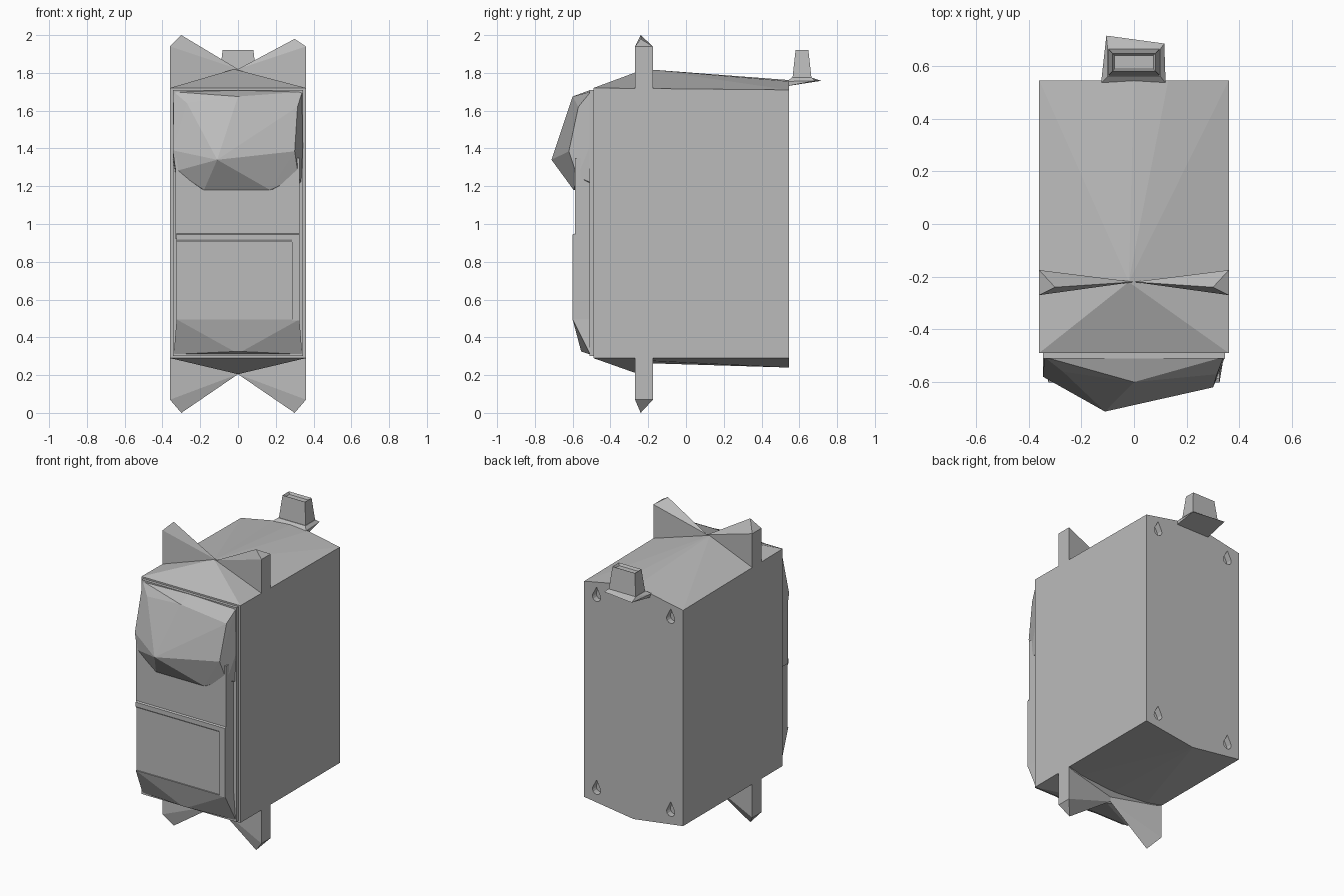
import bpy, bmesh, math
from mathutils import Matrix, Vector

cube = bpy.data.objects.get("Cube")
if cube:
    bpy.data.objects.remove(cube, do_unlink=True)

grey = bpy.data.materials.new("plain grey")
grey.use_nodes = True
grey.diffuse_color = (0.5, 0.5, 0.5, 1)
grey.node_tree.nodes["Principled BSDF"].inputs["Base Color"].default_value = (0.5, 0.5, 0.5, 1)


def finish(name, bm):
    bmesh.ops.recalc_face_normals(bm, faces=bm.faces)
    mesh = bpy.data.meshes.new(name)
    bm.to_mesh(mesh)
    bm.free()
    mesh.materials.append(grey)
    obj = bpy.data.objects.new(name, mesh)
    bpy.context.collection.objects.link(obj)
    return obj


def faceted(name, points):
    """Flat-faced solid wrapped around a few corner points."""
    bm = bmesh.new()
    for p in points:
        bm.verts.new(p)
    res = bmesh.ops.convex_hull(bm, input=bm.verts)
    loose = [v for v in bm.verts if not v.link_faces]
    bmesh.ops.delete(bm, geom=loose, context='VERTS')
    bmesh.ops.dissolve_limit(bm, angle_limit=math.radians(0.5),
                             verts=bm.verts, edges=bm.edges)
    return finish(name, bm)


def both(*points):
    """Mirror points across x."""
    return [(s * x, y, z) for x, y, z in points for s in (-1, 1)]


def block(x0, x1, y0, y1, z0, z1):
    return [(x, y, z) for x in (x0, x1) for y in (y0, y1) for z in (z0, z1)]


# Main case with a peaked roof and a shallow keel
FRONT, BACK, SIDE = -0.49, 0.545, 0.36
case = faceted("case", both(
    (SIDE, FRONT, 0.29), (SIDE, FRONT, 1.72), (SIDE, BACK, 0.29), (SIDE, BACK, 1.71),
    (0.13, BACK, 1.755)) + [
    (-0.02, -0.22, 1.82), (0, BACK, 1.762), (0, BACK, 0.24), (0, -0.17, 0.262)])
faceted("front_keel", both((SIDE, FRONT, 0.29), (SIDE, -0.17, 0.29)) + [(0, -0.25, 0.205)])

# Keyhole hanging slots in the four back corners
for x in (-0.27, 0.27):
    for z in (0.36, 1.63):
        outline = [(0, 0.065)] + [
            (0.03 * math.cos(a), 0.03 * math.sin(a))
            for a in (math.radians(20 - i * 220 / 8) for i in range(9))]
        bm = bmesh.new()
        face = bm.faces.new([bm.verts.new((x + u, BACK + 0.03, z + v)) for u, v in outline])
        res = bmesh.ops.extrude_face_region(bm, geom=[face])
        moved = [g for g in res["geom"] if isinstance(g, bmesh.types.BMVert)]
        bmesh.ops.translate(bm, verts=moved, vec=(0, -0.07, 0))
        cutter = finish("slot_cutter", bm)
        cutter.hide_render = True
        cutter.hide_set(True)
        mod = case.modifiers.new("slot", 'BOOLEAN')
        mod.operation = 'DIFFERENCE'
        mod.solver = 'EXACT'
        mod.object = cutter

# Four pointed fins, two above and two below
for label, side in (("right", -1), ("left", 1)):
    for level, base, shoulder, tip, root in (
            ("upper", 1.70, 1.94, 2.0 if side < 0 else 1.98, 1.82),
            ("lower", 0.31, 0.07, 0.0, 0.205)):
        faceted(f"{level}_{label}_fin", [
            (side * SIDE, y, z) for y in (-0.27, -0.175) for z in (base, shoulder)] + [
            (side * 0.3, -0.24, tip), (0, -0.22, root), (0, -0.22, base)])

# Front plate and door
faceted("front_plate", block(-0.345, 0.345, -0.51, FRONT + 0.01, 0.30, 1.71))
faceted("door_middle", block(-0.33, 0.325, -0.588, -0.5, 0.92, 1.35))
faceted("lower_panel", block(-0.325, 0.325, -0.593, -0.5, 0.49, 0.945))
faceted("panel_ledge", both((0.325, -0.59, 0.95), (0.325, -0.601, 0.945),
                            (0.325, -0.601, 0.918), (0.325, -0.59, 0.9)))
faceted("panel_side_strip", block(0.285, 0.325, -0.601, -0.59, 0.49, 0.94))
faceted("panel_chin", both((0.325, -0.6, 0.495), (0.325, -0.5, 0.495),
                           (0.34, -0.508, 0.31), (0.02, -0.555, 0.325)))

# Bulging faceted hood over the door
faceted("hood", [
    (-0.34, -0.505, 1.70), (0, -0.505, 1.71), (0.34, -0.505, 1.70),
    (-0.27, -0.56, 1.64), (0, -0.6, 1.675), (0.315, -0.57, 1.62),
    (-0.345, -0.505, 1.35), (0.345, -0.505, 1.42), (0.335, -0.505, 1.22),
    (-0.345, -0.58, 1.39), (-0.33, -0.58, 1.28), (-0.33, -0.505, 1.26),
    (-0.11, -0.712, 1.34), (0.30, -0.62, 1.385), (0.32, -0.575, 1.25),
    (-0.18, -0.595, 1.18), (0.17, -0.595, 1.18), (-0.18, -0.505, 1.18), (0.17, -0.505, 1.18)])

# Bracket and peg at the top of the back
faceted("peg_bracket", [
    (-0.125, 0.535, 1.755), (0.12, 0.535, 1.755), (-0.12, 0.535, 1.73), (0.12, 0.535, 1.73),
    (-0.105, 0.715, 1.758), (0.115, 0.685, 1.758),
    (-0.1, 0.56, 1.775), (0.1, 0.56, 1.775), (-0.1, 0.665, 1.775), (0.1, 0.665, 1.775)])
peg = faceted("peg", both((0.098, 0.563, 1.765), (0.098, 0.665, 1.765),
                          (0.082, 0.58, 1.92), (0.082, 0.648, 1.92)))
bm = bmesh.new()
bm.from_mesh(peg.data)
top = max(bm.faces, key=lambda f: f.calc_center_median().z)
bmesh.ops.inset_individual(bm, faces=[top], thickness=0.012, depth=-0.015)
bm.to_mesh(peg.data)
bm.free()
